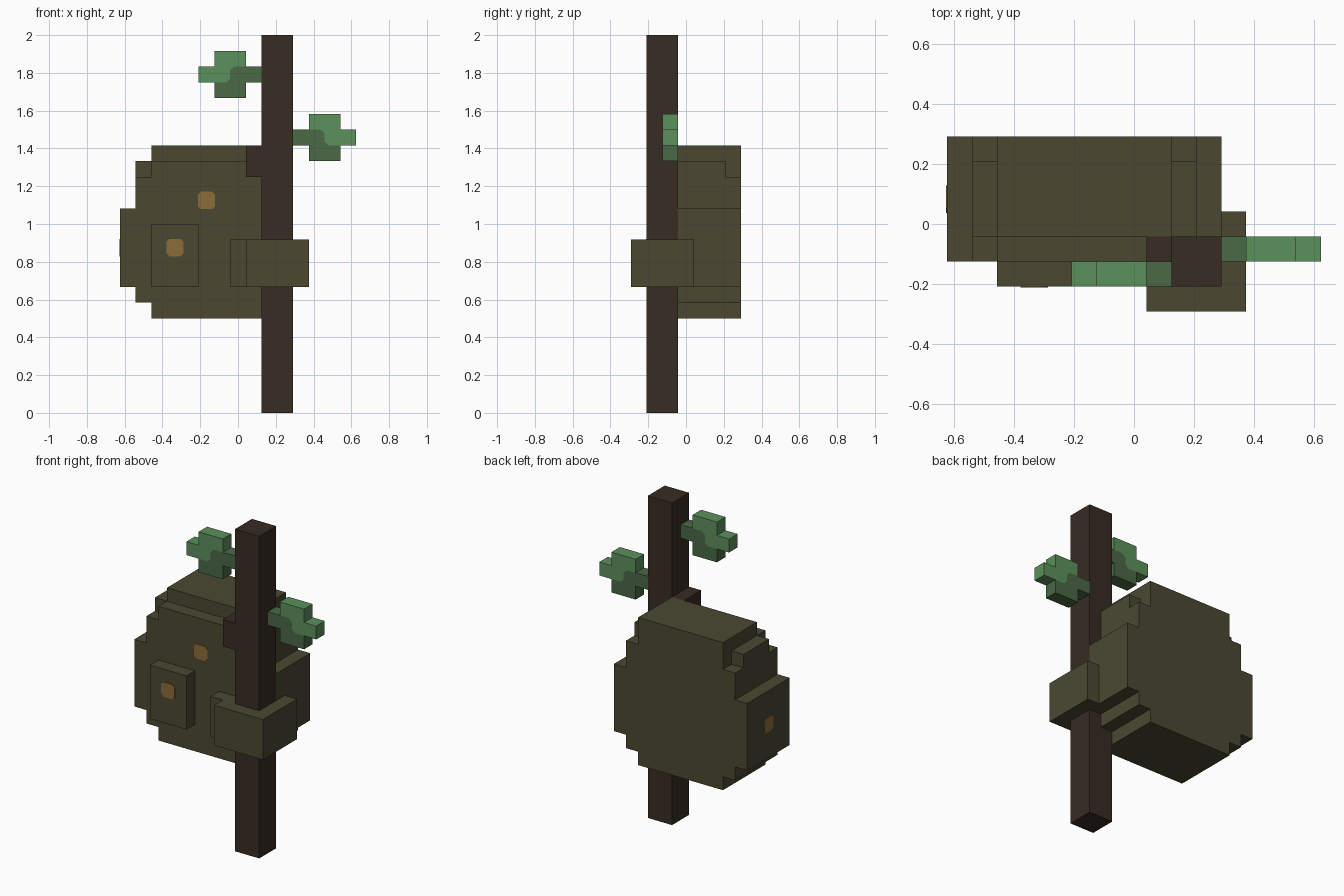
import bpy
import bmesh

cube = bpy.data.objects.get("Cube")
if cube:
    bpy.data.objects.remove(cube, do_unlink=True)

U = 1 / 12                  # block size
X0, Y0 = -7.5, -3.5         # grid corner, in blocks


def material(name, rgb):
    m = bpy.data.materials.new(name)
    m.use_nodes = True
    m.diffuse_color = (*rgb, 1)
    bsdf = next(n for n in m.node_tree.nodes if n.type == "BSDF_PRINCIPLED")
    bsdf.inputs["Base Color"].default_value = (*rgb, 1)
    bsdf.inputs["Roughness"].default_value = 0.9
    return m


FUR = material("olive_fur", (0.069, 0.065, 0.031))
BARK = material("dark_bark", (0.038, 0.025, 0.017))
LEAF = material("leaf_green", (0.107, 0.279, 0.107))
SHADE = material("deep_leaf_green", (0.069, 0.138, 0.061))
AMBER = material("amber_spot", (0.262, 0.150, 0.040))


def prism(name, outline, start, end, mat, sideways=False):
    """Extrude an outline (block units) along y, or along x if sideways."""
    bm = bmesh.new()

    def vert(a, depth, z):
        x, y = (depth, a) if sideways else (a, depth)
        return bm.verts.new(((x + X0) * U, (y + Y0) * U, z * U))

    near = [vert(a, start, z) for a, z in outline]
    far = [vert(a, end, z) for a, z in outline]
    bm.faces.new(near)
    bm.faces.new(far[::-1])
    for k in range(len(near)):
        n = (k + 1) % len(near)
        bm.faces.new((near[k], far[k], far[n], near[n]))
    bmesh.ops.recalc_face_normals(bm, faces=bm.faces)
    mesh = bpy.data.meshes.new(name)
    bm.to_mesh(mesh)
    bm.free()
    mesh.materials.append(mat)
    obj = bpy.data.objects.new(name, mesh)
    bpy.context.collection.objects.link(obj)
    return obj


def box(name, x, y, z, mat):
    outline = [(x[0], z[0]), (x[1], z[0]), (x[1], z[1]), (x[0], z[1])]
    return prism(name, outline, *y, mat)


def stepped(rows, width=11, limit=11):
    """Mirrored stair outline from (inset, bottom, top) rows."""
    left = [(inset, z) for inset, lo, hi in rows for z in (lo, hi)]
    right = [(min(width - a, limit), z) for a, z in left]
    keep = []
    for p in left + right[::-1]:
        if p not in keep:
            keep.append(p)
    return keep


# Body: three stepped slices from front to back
base = [(2, 6, 7), (1, 7, 8), (0, 8, 13)]
prism("body_front", stepped(base + [(1, 13, 15), (2, 15, 16)], limit=10), 2, 3, FUR)
prism("body_middle", stepped(base + [(1, 13, 16), (2, 16, 17)]), 3, 6, FUR)
prism("body_back", stepped(base + [(1, 13, 15), (2, 15, 17)]), 6, 7, FUR)

# Limbs: one resting on the body, one wrapped around the trunk
box("right_limb", (2, 5), (1, 2), (8, 12), FUR)
box("left_limb", (8, 12), (0, 3), (8, 11), FUR)
box("left_limb_side", (11, 12), (3, 4), (8, 11), FUR)
box("left_limb_root", (7, 8), (1, 2), (8, 11), FUR)

# Trunk and its knot
box("trunk", (9, 11), (1, 3), (0, 24), BARK)
box("trunk_knot", (8, 9), (1, 3), (15, 17), BARK)

# Leaves: shaded stem half and bright tip half share a bevelled border
border = [(3, 1), (2.25, 1), (2, 1.25), (2, 1.75), (1.75, 2)]
stem_half = [(0, 2), (0, 1), (1, 1), (1, 0), (3, 0)] + border
tip_half = [(1, 2), (1, 3), (3, 3), (3, 2), (4, 2), (4, 1)] + border


def leaf(side, x, direction, y, z):
    for part, pts, mat in (("stem", stem_half, SHADE), ("tip", tip_half, LEAF)):
        outline = [(x + direction * a, z + b) for a, b in pts]
        prism(f"{side}_leaf_{part}", outline, y, y + 1, mat)


leaf("right", 9, -1, 1, 20)
leaf("left", 11, 1, 2, 16)


# Spots: thin clipped-square plates
def spot(name, a, z, surface, sideways=False):
    h, c = 0.55, 0.35
    ring = [(h, -c), (h, c), (c, h), (-c, h), (-h, c), (-h, -c), (-c, -h), (c, -h)]
    outline = [(a + p, z + q) for p, q in ring]
    prism(name, outline, surface - 0.04, surface + 0.02, AMBER, sideways)


spot("body_spot", 5.5, 13.5, 2)
spot("limb_spot", 3.5, 10.5, 1)
spot("side_spot", 4.5, 10.5, 0, sideways=True)
